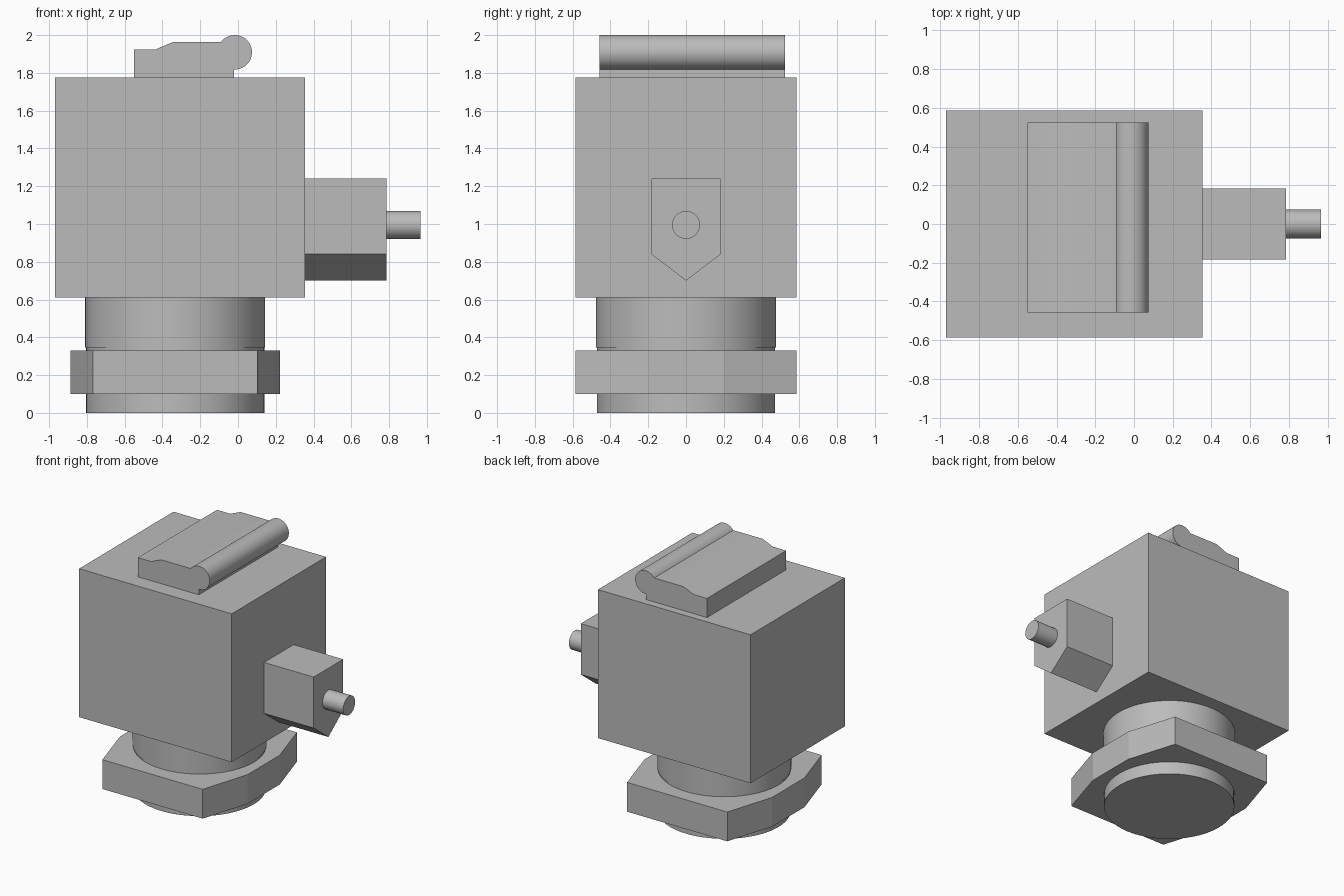
import bpy, bmesh, math
from mathutils import Vector

cube = bpy.data.objects.get("Cube")
if cube:
    bpy.data.objects.remove(cube, do_unlink=True)

grey = bpy.data.materials.new("plain grey")
grey.use_nodes = True
colour = (0.5, 0.5, 0.5, 1)
grey.diffuse_color = colour
grey.node_tree.nodes["Principled BSDF"].inputs["Base Color"].default_value = colour


def extrude(name, points, direction, smooth=False):
    """Make a closed prism from a flat outline pushed along a direction."""
    bm = bmesh.new()
    face = bm.faces.new([bm.verts.new(p) for p in points])
    result = bmesh.ops.extrude_face_region(bm, geom=[face], use_keep_orig=True)
    moved = [e for e in result["geom"] if isinstance(e, bmesh.types.BMVert)]
    bmesh.ops.translate(bm, verts=moved, vec=Vector(direction))
    bmesh.ops.recalc_face_normals(bm, faces=bm.faces)
    mesh = bpy.data.meshes.new(name)
    bm.to_mesh(mesh)
    bm.free()
    mesh.materials.append(grey)
    obj = bpy.data.objects.new(name, mesh)
    bpy.context.collection.objects.link(obj)
    if smooth:
        bpy.ops.object.select_all(action="DESELECT")
        obj.select_set(True)
        bpy.context.view_layer.objects.active = obj
        bpy.ops.object.shade_smooth_by_angle(angle=math.radians(25))
    return obj


def arc(cx, cy, r, start, end, steps):
    angles = [math.radians(start + (end - start) * i / steps) for i in range(steps + 1)]
    return [(cx + r * math.cos(a), cy + r * math.sin(a)) for a in angles]


def disc(cx, cy, r, steps=64):
    return arc(cx, cy, r, 0, 360, steps)[:-1]


AXIS = -0.333  # x of the neck and flange centre

# Main housing
extrude("housing", [(-0.97, -0.585, 0.61), (0.355, -0.585, 0.61),
                    (0.355, 0.585, 0.61), (-0.97, 0.585, 0.61)], (0, 0, 1.165))

# Round neck: slightly slimmer through the flange
for name, radius, low, high in (("lower_neck", 0.472, 0, 0.345),
                                ("upper_neck", 0.477, 0.345, 0.62)):
    extrude(name, [(x, y, low) for x, y in disc(AXIS, 0, radius)],
            (0, 0, high - low), True)

# Flange with flat front and back and bowed sides
side = [(0.435, -0.585), (0.555, -0.2), (0.555, 0.2), (0.435, 0.585)]
outline = side + [(-x, -y) for x, y in side]
extrude("flange", [(AXIS + x, y, 0.1) for x, y in outline], (0, 0, 0.23))

# Side connector with a pointed underside, and its pin
shield = [(-0.183, 1.24), (-0.183, 0.84), (0, 0.70), (0.183, 0.84), (0.183, 1.24)]
extrude("connector", [(0.355, y, z) for y, z in shield], (0.43, 0, 0))
extrude("connector_pin", [(0.785, y, z) for y, z in disc(0, 0.995, 0.074, 32)],
        (0.18, 0, 0), True)

# Top clip: a stepped plate ending in a rounded bead
clip = [(-0.02, 1.775), (-0.55, 1.775), (-0.55, 1.925), (-0.435, 1.925), (-0.345, 1.963)]
clip += arc(-0.017, 1.909, 0.091, 144, -92, 32)
extrude("top_clip", [(x, -0.457, z) for x, z in clip], (0, 0.982, 0), True)
